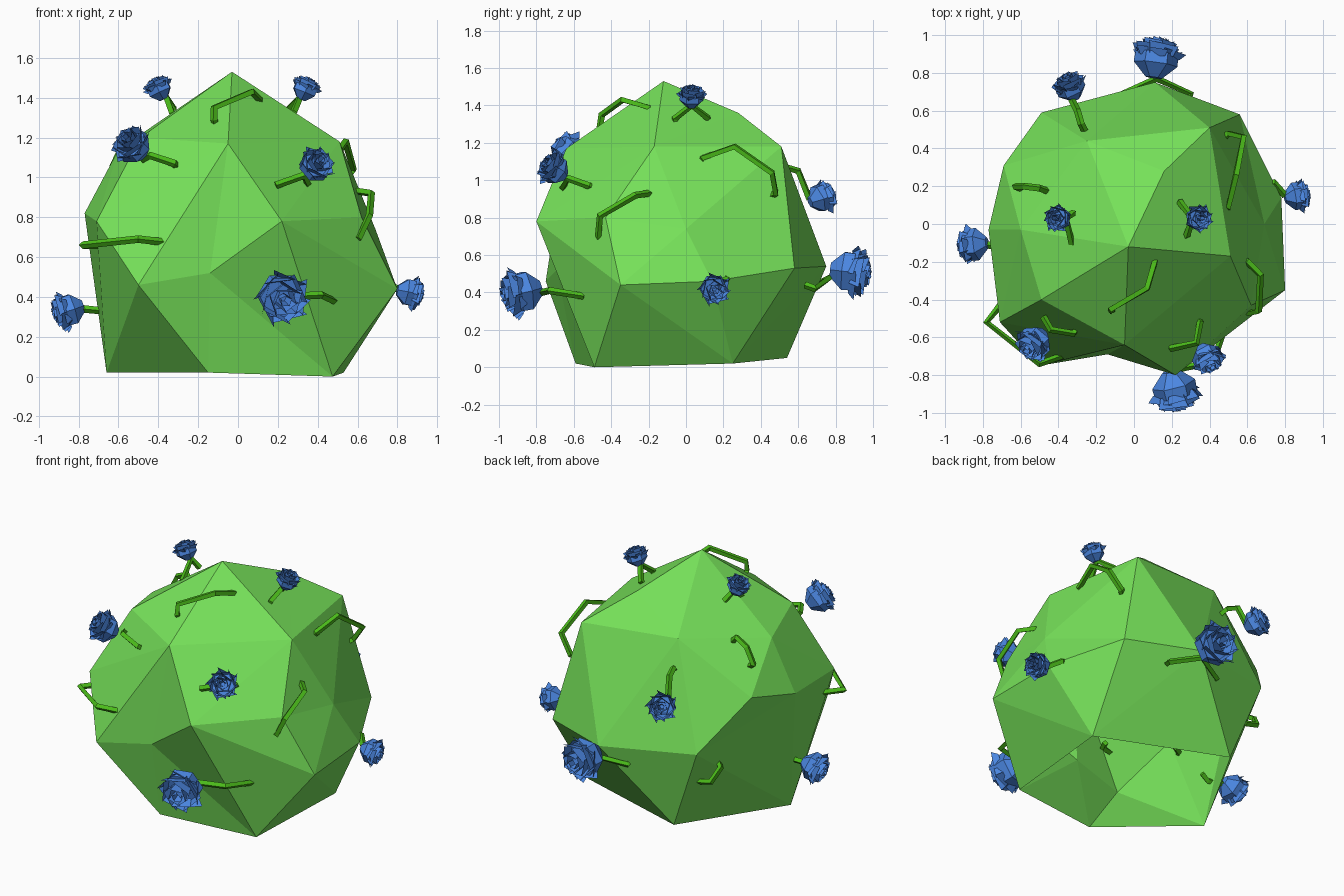
import bpy, bmesh, math
from mathutils import Vector

if "Cube" in bpy.data.objects:
    bpy.data.objects.remove(bpy.data.objects["Cube"])


def material(name, rgb):
    m = bpy.data.materials.new(name)
    m.diffuse_color = (*rgb, 1)
    m.use_nodes = True
    m.node_tree.nodes["Principled BSDF"].inputs["Base Color"].default_value = m.diffuse_color
    return m


LEAF = material("leaf_green", (0.18, 0.75, 0.10))
STEM = material("stem_green", (0.07, 0.50, 0.01))
BLUE = material("petal_blue", (0.07, 0.24, 0.75))


def add_mesh(name, bm, mat):
    me = bpy.data.meshes.new(name)
    bm.to_mesh(me)
    bm.free()
    me.materials.append(mat)
    ob = bpy.data.objects.new(name, me)
    bpy.context.collection.objects.link(ob)
    return ob


# faceted bush body: corners joined by wrapping them round a sphere
corners = [
    (-.03, -.12, 1.53), (-.05, -.64, 1.17), (.22, -.80, .78), (.51, -.17, 1.18),
    (.62, -.43, .80), (.80, -.35, .44), (.475, -.49, 0), (-.15, -.59, .02),
    (.53, .25, .02), (-.66, -.14, .02), (-.29, .54, .05), (-.77, -.03, .82),
    (-.71, -.52, .78), (-.50, -.75, .46), (-.14, -.69, .52), (-.49, -.40, 1.20),
    (-.60, -.03, 1.14), (-.69, .31, .90), (-.49, .59, .58), (-.25, .44, 1.22),
    (.16, .28, 1.36), (.40, .51, 1.18), (.11, .75, .54), (.56, .58, .53),
    (.78, .14, .46), (.69, .0, .74),
]
centre = Vector((0, 0, .68))
bm = bmesh.new()
place = {}
for c in corners:
    v = bm.verts.new((Vector(c) - centre).normalized())
    place[v] = c
bmesh.ops.convex_hull(bm, input=bm.verts[:])
for v in bm.verts:
    v.co = place[v]
bmesh.ops.recalc_face_normals(bm, faces=bm.faces[:])
# the shell is open underneath
under = [f for f in bm.faces if all(v.co.z < .1 for v in f.verts)]
bmesh.ops.delete(bm, geom=under, context='FACES')
add_mesh("bush", bm, LEAF)


# rose: faceted cup with rings of overlapping, twisted petals
def rose(name, pos, size):
    bm = bmesh.new()

    def pt(r, a, z):
        return bm.verts.new((r * math.cos(a), r * math.sin(a), z))

    rings = [[pt(r, i * math.tau / 6, z) for i in range(6)]
             for r, z in ((.30, -.8), (.80, -.30), (.78, .1))]
    for lo, hi in zip(rings, rings[1:]):
        for i in range(6):
            j = (i + 1) % 6
            bm.faces.new((lo[i], lo[j], hi[j], hi[i]))
    bm.faces.new(rings[0][::-1])
    bm.faces.new(rings[-1])
    for k, (r0, z0, r1, z1) in enumerate(((.78, -.05, 1.0, .22), (.70, .0, .88, .42),
                                          (.50, .1, .64, .56), (.32, .1, .42, .62),
                                          (.15, .1, .22, .66))):
        for i in range(5):
            a = i * math.tau / 5 + k * .55
            w = .68
            bm.faces.new((pt(r0 * .92, a - w, z0), pt(r0 * 1.06, a + w, z0),
                          pt(r1 * 1.06, a + w, z1 - .04), pt(r1 * .92, a - w, z1 + .04)))
    ob = add_mesh(name, bm, BLUE)
    axis = Vector(pos) - Vector((0, 0, .6))
    ob.location = pos
    ob.scale = (size,) * 3
    ob.rotation_euler = axis.to_track_quat('Z', 'Y').to_euler()


roses = [
    ((.34, .03, 1.45), .08), ((-.40, .03, 1.45), .08), ((-.53, -.63, 1.16), .11),
    ((.39, -.71, 1.06), .10), ((.22, -.89, .40), .146), ((.87, .15, .42), .092),
    ((-.86, -.11, .33), .108), ((.12, .89, .51), .146), ((-.34, .73, .91), .098),
]
for i, (p, s) in enumerate(roses):
    rose(f"rose_{i + 1}", p, s)


# bent square-section stems; sunk ends poke through into the hollow shell
def stem(name, *pts, sink_first=False):
    pts = [Vector(p) for p in pts]
    inward = lambda p: p + (centre - p).normalized() * .06
    pts.append(inward(pts[-1]))
    if sink_first:
        pts.insert(0, inward(pts[0]))
    cu = bpy.data.curves.new(name, 'CURVE')
    cu.dimensions = '3D'
    cu.bevel_depth = .019
    cu.bevel_resolution = 0
    cu.use_fill_caps = True
    sp = cu.splines.new('POLY')
    sp.use_smooth = False
    sp.points.add(len(pts) - 1)
    for q, p in zip(sp.points, pts):
        q.co = (*p, 1)
    cu.materials.append(STEM)
    ob = bpy.data.objects.new(name, cu)
    bpy.context.collection.objects.link(ob)


# stems carrying roses
stem("rose_stem_1", (.24, .12, 1.33), (.31, .03, 1.40), (.28, -.06, 1.33))
stem("rose_stem_2", (-.32, .06, 1.34), (-.36, .03, 1.40), (-.33, -.10, 1.32))
stem("rose_stem_3", (-.48, -.49, 1.09), (-.44, -.56, 1.11), (-.32, -.58, 1.07))
stem("rose_stem_4", (.19, -.66, .96), (.33, -.63, 1.01), (.35, -.52, .97))
stem("rose_stem_5", (.22, -.77, .40), (.42, -.73, .41), (.48, -.55, .38))
stem("rose_stem_6", (.80, .15, .44), (.74, .22, .47))
stem("rose_stem_7", (-.78, -.11, .34), (-.68, -.13, .33))
stem("rose_stem_8", (.30, .69, .42), (.12, .77, .48), (-.06, .69, .44), sink_first=True)
stem("rose_stem_9", (-.33, .66, .90), (-.30, .60, 1.05), (-.28, .53, 1.07))

# bare looping stems
for name, *pts in (
    ("loop_stem_left", (-.70, -.42, .66), (-.78, -.52, .66), (-.50, -.74, .69), (-.33, -.68, .67)),
    ("loop_stem_top", (-.12, -.46, 1.29), (-.12, -.45, 1.35), (.07, -.34, 1.43), (.11, -.20, 1.39)),
    ("loop_stem_right", (.50, .09, 1.12), (.54, .26, 1.18), (.58, .46, 1.04), (.50, .48, .93)),
    ("loop_stem_front_right", (.61, -.47, .70), (.66, -.46, .81), (.67, -.27, .92), (.60, -.20, .93)),
    ("loop_stem_back_left", (-.63, .20, 1.06), (-.58, .20, 1.16), (-.50, .19, 1.20)),
    ("loop_stem_low", (-.45, .50, .36), (-.53, .50, .38), (-.56, .44, .46)),
):
    stem(name, *pts, sink_first=True)
